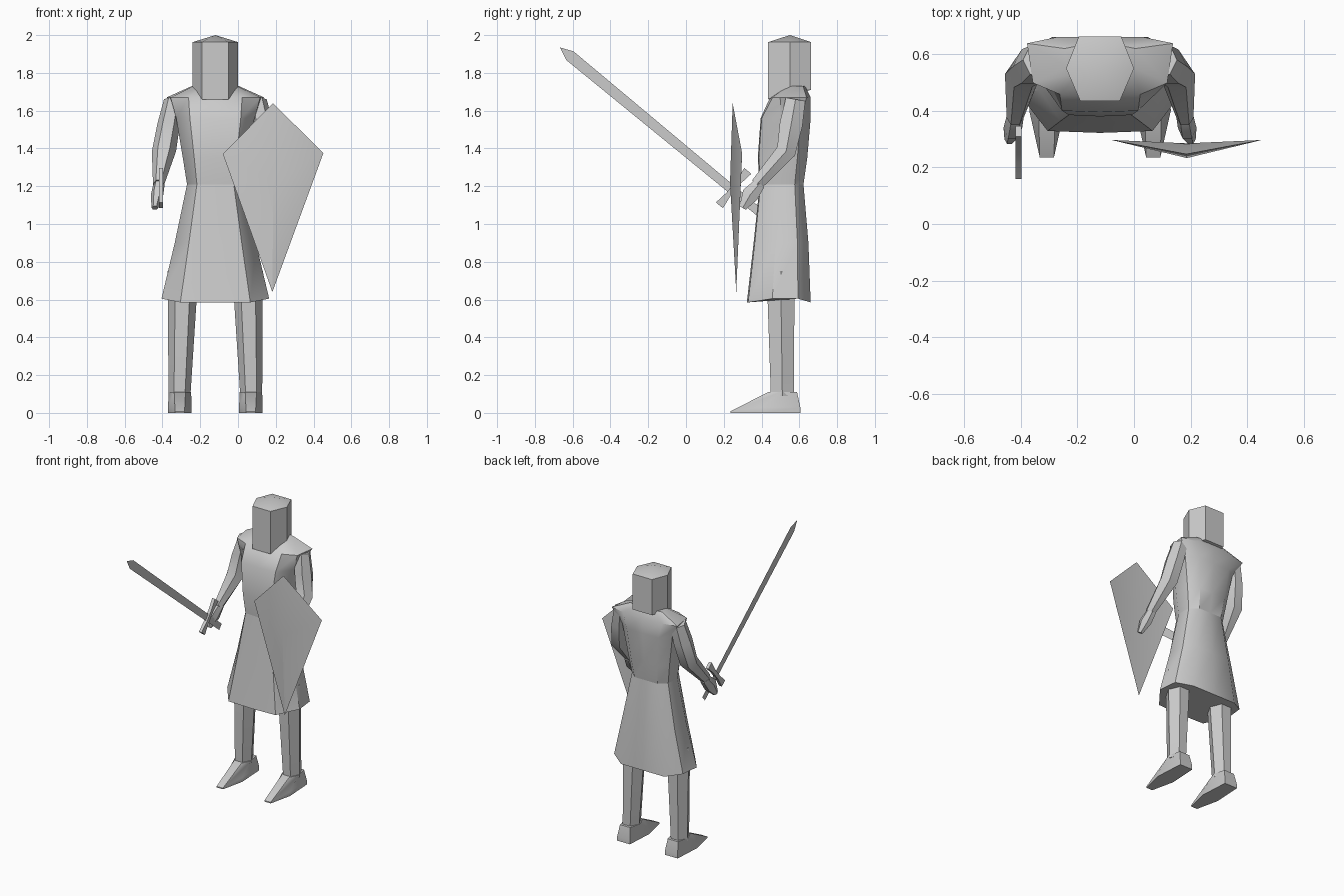
import bpy, bmesh, math
from mathutils import Vector

if "Cube" in bpy.data.objects:
    bpy.data.objects.remove(bpy.data.objects["Cube"])

CX = -0.12  # the figure's own symmetry line


def make(name, verts, faces, angle=40):
    me = bpy.data.meshes.new(name)
    me.from_pydata([tuple(v) for v in verts], [], faces)
    bm = bmesh.new()
    bm.from_mesh(me)
    bmesh.ops.recalc_face_normals(bm, faces=bm.faces)
    bm.to_mesh(me)
    bm.free()
    ob = bpy.data.objects.new(name, me)
    bpy.context.collection.objects.link(ob)
    bpy.ops.object.select_all(action='DESELECT')
    ob.select_set(True)
    bpy.context.view_layer.objects.active = ob
    bpy.ops.object.shade_smooth_by_angle(angle=math.radians(angle))
    return ob


def loft(name, rings, angle=40):
    """Skin equal-sized rings and cap both ends."""
    n = len(rings[0])
    verts = [v for r in rings for v in r]
    faces = [(k * n + i, k * n + (i + 1) % n, (k + 1) * n + (i + 1) % n, (k + 1) * n + i)
             for k in range(len(rings) - 1) for i in range(n)]
    faces += [tuple(range(n)), tuple(range(len(verts) - n, len(verts)))]
    return make(name, verts, faces, angle)


def limb(name, side, path, sides=6):
    """Tube along (offset, y, z, half width, half depth) stations, on one side."""
    pts = [Vector((CX + side * p[0], p[1], p[2])) for p in path]
    rings = []
    for i, p in enumerate(path):
        t = Vector((0, 0, 0))
        if i > 0:
            t += (pts[i] - pts[i - 1]).normalized()
        if i < len(pts) - 1:
            t += (pts[i + 1] - pts[i]).normalized()
        t.x = 0
        ax = Vector((1, 0, 0))
        ay = t.normalized().cross(ax)
        rings.append([pts[i] + ax * p[3] * math.cos(a) + ay * p[4] * math.sin(a)
                      for a in (2 * math.pi * k / sides for k in range(sides))])
    return loft(name, rings)


# Helmet: hexagonal drum with a low pointed top and a dropped chin
hexa = [(-.07, .435), (.07, .435), (.12, .55), (.075, .663), (-.075, .663), (-.12, .55)]
chin = [1.66, 1.66, 1.71, 1.71, 1.71, 1.71]
helm = [(CX + x, y, z) for (x, y), z in zip(hexa, chin)]
helm += [(CX + x, y, 1.963) for x, y in hexa] + [(CX, .55, 2.0)]
make("helmet", helm, [tuple(range(6))]
     + [(i, (i + 1) % 6, 6 + (i + 1) % 6, 6 + i) for i in range(6)]
     + [(6 + i, 6 + (i + 1) % 6, 12) for i in range(6)], 30)

# Tunic: skirt, waist, chest and shoulders from symmetric half outlines
BODY = [(0, 0), (.65, .02), (1, .4), (.95, .8), (.6, 1), (0, 1)]
SHOULDER = [(0, 0), (.55, .06), (.92, .25), (1, .9), (.6, 1), (0, 1)]


def tunic_ring(z, w, yf, yb, shape):
    half = [(x * w, yf + t * (yb - yf)) for x, t in shape]
    full = half + [(-x, y) for x, y in half[-2:0:-1]]
    return [(CX + x, y, z + (.02 if abs(x) > .9 * w and z < .7 else 0)) for x, y in full]


loft("skirt", [tunic_ring(*r) for r in (
    (.585, .285, .322, .66, BODY),
    (.90, .215, .358, .648, BODY),
    (1.21, .15, .39, .622, BODY))])
loft("torso", [tunic_ring(*r) for r in (
    (1.21, .15, .39, .622, BODY),
    (1.35, .172, .38, .642, BODY),
    (1.56, .207, .395, .66, BODY),
    (1.67, .258, .445, .66, SHOULDER),
    (1.73, .125, .53, .63, SHOULDER))])

for side, label in ((-1, "right"), (1, "left")):
    # Arm and hand
    limb(label + "_arm", side, [
        (.222, .58, 1.66, .05, .06), (.247, .557, 1.53, .06, .07),
        (.272, .53, 1.385, .064, .06), (.30, .375, 1.21, .03, .038)])
    limb(label + "_hand", side, [
        (.298, .39, 1.215, .03, .036), (.308, .34, 1.155, .033, .052),
        (.32, .30, 1.085, .018, .022)])
    # Leg
    limb(label + "_leg", side, [
        (.175, .503, .75, .077, .083), (.175, .503, .6, .076, .082),
        (.19, .51, .09, .058, .07)])
    # Pointed foot
    sole = [(-.025, .235), (.025, .235), (.062, .40), (.05, .605), (-.05, .605), (-.062, .40)]
    ankle = [(-.03, .435), (.03, .435), (.06, .50), (.04, .588), (-.04, .588), (-.06, .50)]
    fx = CX + side * .188
    loft(label + "_foot", [[(fx + x, y, 0) for x, y in sole],
                           [(fx + x, y, .008 if i < 2 else .03) for i, (x, y) in enumerate(sole)],
                           [(fx + x, y, .11) for x, y in ankle]])

# Kite shield: four-cornered rim with a raised front and shallow back
rim = [(.185, .247, 1.64), (.452, .297, 1.375), (.182, .266, .64), (-.08, .297, 1.37)]
make("shield", rim + [(.187, .233, 1.22), (.187, .285, 1.12)],
     [(i, (i + 1) % 4, c) for c in (4, 5) for i in range(4)], 30)

# Sword: flat sheet blade running on through the grip, in the yz plane
SX = -.408
tip, end = Vector((SX, -.668, 1.935)), Vector((SX, .385, 1.065))
d = (end - tip).normalized()
p = Vector((0, -d.z, d.y))
base = end + p * -.012
outline = [tip, tip + d * .07 + p * .03, end + p * .022,
           end - p * .022, tip + d * .07 - p * .03]
make("sword_blade", outline, [tuple(range(5))])

# Crossguard: bar with flared ends
g = Vector((SX, .252, 1.19))
rings = []
for u, h in ((-.118, .024), (-.045, .014), (.045, .014), (.118, .024)):
    rings.append([g + p * u + d * (h * a) + Vector((.011 * b, 0, 0))
                  for a, b in ((-1, -1), (1, -1), (1, 1), (-1, 1))])
loft("sword_guard", rings)
